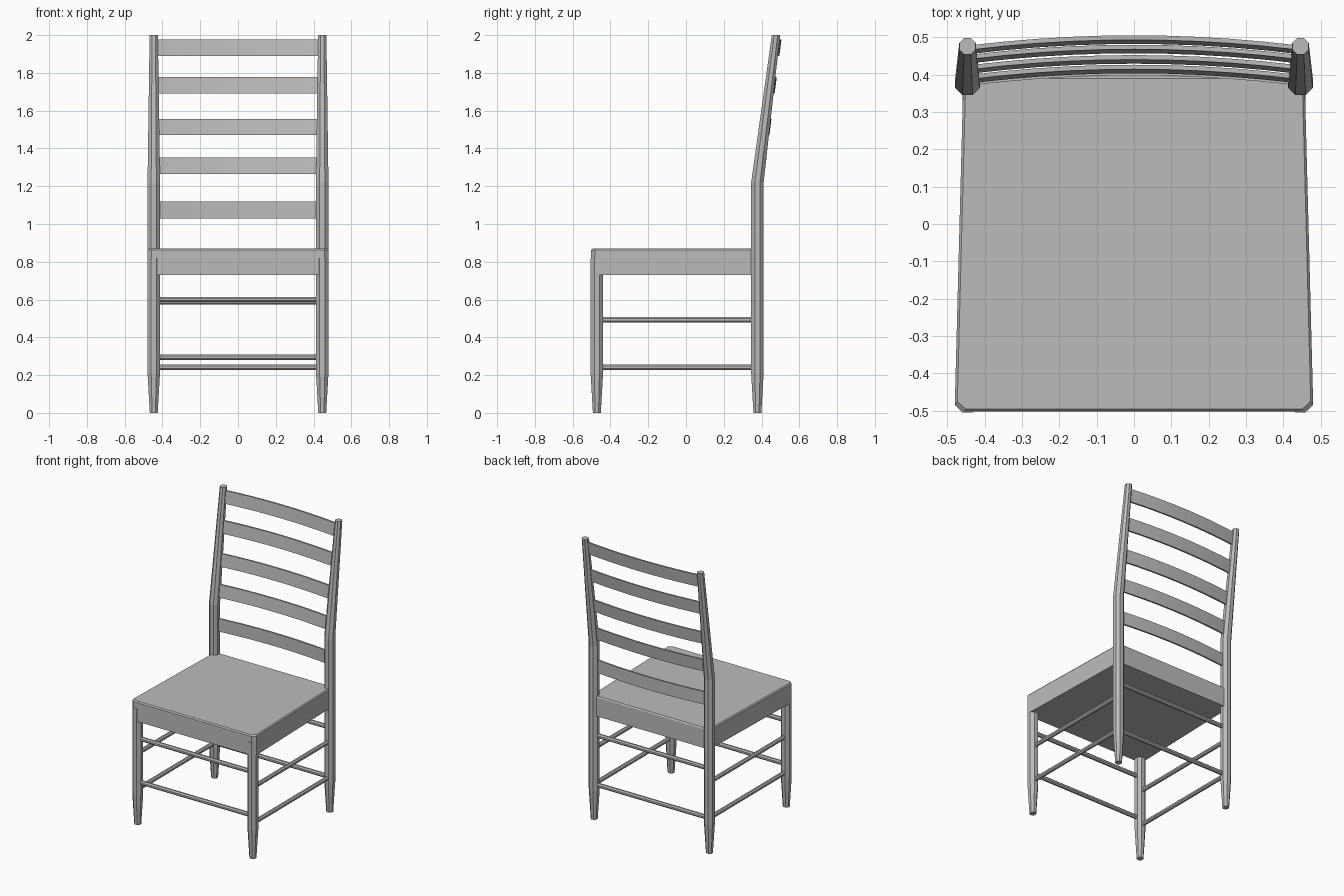
import bpy, bmesh, math
from mathutils import Vector

cube = bpy.data.objects.get("Cube")
if cube:
    bpy.data.objects.remove(cube, do_unlink=True)

grey = bpy.data.materials.new("plain_grey")
grey.use_nodes = True
colour = (0.5, 0.5, 0.5, 1)
grey.diffuse_color = colour
grey.node_tree.nodes["Principled BSDF"].inputs["Base Color"].default_value = colour

LEG_X = 0.446
FRONT_Y, BACK_Y = -0.472, 0.378


def finish(name, bm):
    bmesh.ops.recalc_face_normals(bm, faces=bm.faces[:])
    mesh = bpy.data.meshes.new(name)
    bm.to_mesh(mesh)
    bm.free()
    mesh.materials.append(grey)
    obj = bpy.data.objects.new(name, mesh)
    bpy.context.collection.objects.link(obj)
    return obj


def loft(name, rings):
    """Skin a list of equal-length point rings and cap the ends."""
    bm = bmesh.new()
    loops = [[bm.verts.new(p) for p in ring] for ring in rings]
    n = len(loops[0])
    for a, b in zip(loops, loops[1:]):
        for i in range(n):
            j = (i + 1) % n
            bm.faces.new((a[i], a[j], b[j], b[i]))
    bm.faces.new(loops[0])
    bm.faces.new(loops[-1])
    return finish(name, bm)


def octagon(x, y, z, half):
    r = half / math.cos(math.pi / 8)
    angles = [math.pi / 8 + k * math.pi / 4 for k in range(8)]
    return [(x + r * math.cos(a), y + r * math.sin(a), z) for a in angles]


def rod(name, start, end, radius=0.014):
    start, end = Vector(start), Vector(end)
    turn = (end - start).to_track_quat('Z', 'Y')
    ring = [turn @ Vector(p) for p in octagon(0, 0, 0, radius)]
    return loft(name, [[start + p for p in ring], [end + p for p in ring]])


def post_y(z):
    """Centre line of the rear posts, leaning back above the bend."""
    return BACK_Y + max(0, z - 1.22) * 0.126


# Legs, rear posts and side stretchers
for side, s in (("left", 1), ("right", -1)):
    x = s * LEG_X
    loft(side + "_front_leg", [octagon(x, FRONT_Y, z, h) for z, h in
                               ((0, 0.021), (0.21, 0.033), (0.82, 0.033))])
    loft(side + "_rear_post", [octagon(x, post_y(z), z, h) for z, h in
                               ((0, 0.021), (0.21, 0.033), (1.22, 0.033), (2, 0.022))])
    for level, z in (("lower", 0.242), ("upper", 0.493)):
        rod(f"{side}_{level}_stretcher", (x, FRONT_Y, z), (x, BACK_Y, z))

# Front and back stretchers
for name, y, z in (("front_lower", FRONT_Y, 0.295), ("front_upper", FRONT_Y, 0.6),
                   ("back_lower", BACK_Y, 0.242), ("back_upper", BACK_Y, 0.588)):
    rod(name + "_stretcher", (-LEG_X, y, z), (LEG_X, y, z))

# Seat: tapered block with clipped front corners and a softened top edge
half_outline = [(0.458, -0.502), (0.48, -0.482), (0.458, 0.36), (0.43, 0.395)]
outline = half_outline + [(-x, y) for x, y in reversed(half_outline)]


def seat_ring(z, scale=1):
    return [(x * scale, y * scale, z) for x, y in outline]


loft("seat", [seat_ring(0.73), seat_ring(0.862), seat_ring(0.87, 0.986)])

# Bowed back slats, tilted with the posts
SEGMENTS, THICK = 10, 0.006
for number, (low, high) in enumerate(((1.03, 1.12), (1.265, 1.352), (1.47, 1.557),
                                      (1.69, 1.777), (1.89, 1.977)), 1):
    rings = []
    for i in range(SEGMENTS + 1):
        t = 2 * i / SEGMENTS - 1
        bow = 0.026 * (1 - t * t)
        y0, y1 = post_y(low) + bow, post_y(high) + bow
        x = t * 0.432
        rings.append([(x, y0 - THICK, low), (x, y0 + THICK, low),
                      (x, y1 + THICK, high), (x, y1 - THICK, high)])
    loft(f"back_slat_{number}", rings)
